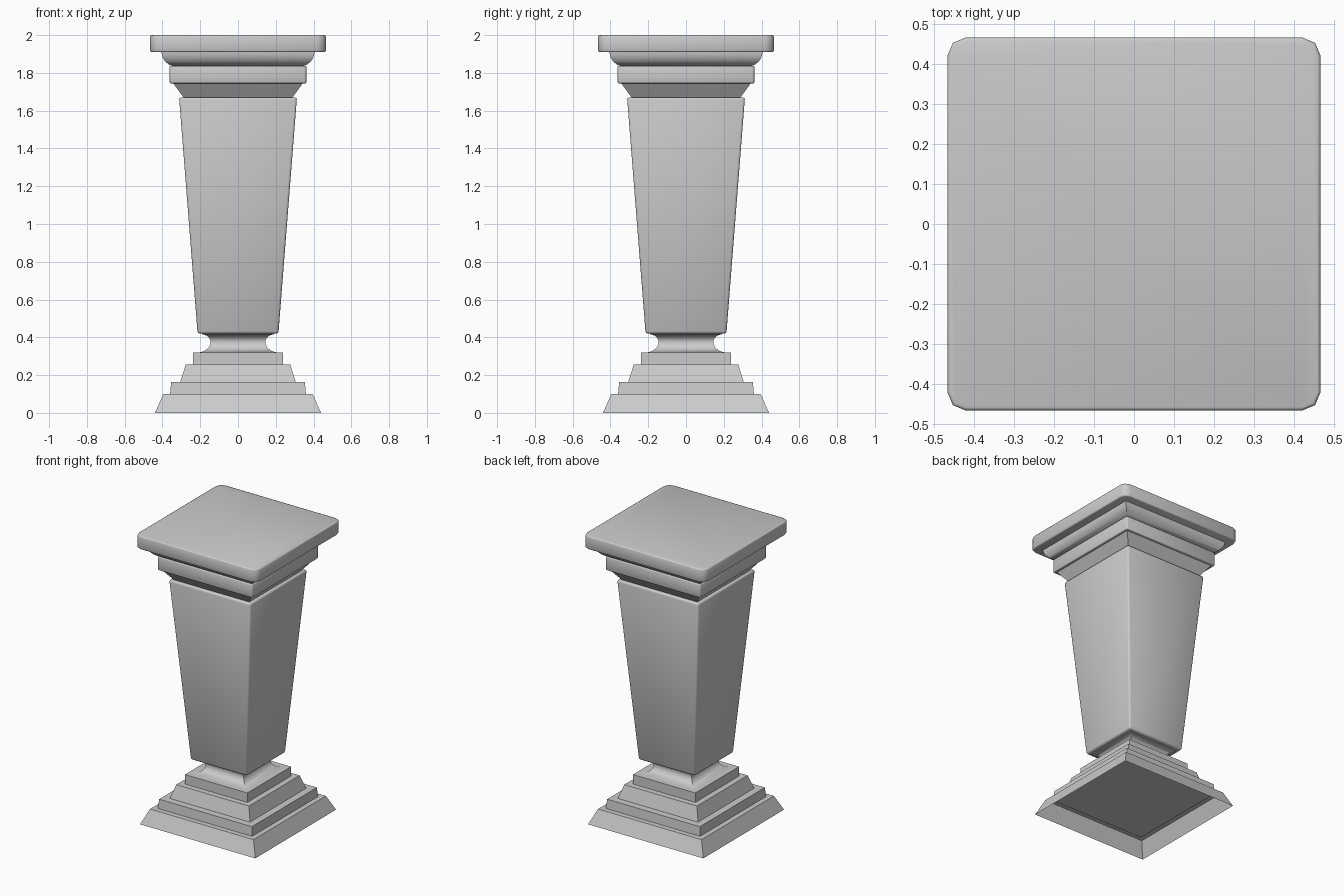
import bpy, bmesh, math

if "Cube" in bpy.data.objects:
    bpy.data.objects.remove(bpy.data.objects["Cube"], do_unlink=True)

stone = bpy.data.materials.new("grey stone")
stone.use_nodes = True
GREY = (0.6, 0.6, 0.6, 1)
stone.diffuse_color = GREY
stone.node_tree.nodes["Principled BSDF"].inputs["Base Color"].default_value = GREY


def square_loft(name, profile, bottom=True, corner=0, edge=0, smooth=30):
    """Stack square rings given as (half width, height), with softened edges."""
    bm = bmesh.new()
    rings = [[bm.verts.new((sx * h, sy * h, z))
              for sx, sy in ((-1, -1), (1, -1), (1, 1), (-1, 1))] for h, z in profile]
    for low, high in zip(rings, rings[1:]):
        for i in range(4):
            j = (i + 1) % 4
            bm.faces.new((low[i], low[j], high[j], high[i]))
    if bottom:
        bm.faces.new(rings[0][::-1])
    bm.faces.new(rings[-1])

    def upright(e):
        a, b = e.verts
        return abs(a.co.z - b.co.z) > 0.001

    if corner:
        bmesh.ops.bevel(bm, geom=[e for e in bm.edges if upright(e)], offset=corner,
                        segments=2, profile=0.5, affect='EDGES')
    if edge:
        bmesh.ops.bevel(bm, geom=[e for e in bm.edges if not upright(e)], offset=edge,
                        segments=2, profile=0.5, affect='EDGES')
    mesh = bpy.data.meshes.new(name)
    bm.to_mesh(mesh)
    bm.free()
    mesh.materials.append(stone)
    obj = bpy.data.objects.new(name, mesh)
    bpy.context.collection.objects.link(obj)
    bpy.ops.object.select_all(action='DESELECT')
    obj.select_set(True)
    bpy.context.view_layer.objects.active = obj
    bpy.ops.object.shade_smooth_by_angle(angle=math.radians(smooth))
    return obj


def arc(centre, radii, start, end, steps=8):
    """Elliptical profile arc in (half width, height)."""
    angles = [math.radians(start + (end - start) * i / steps) for i in range(steps + 1)]
    return [(centre[0] + radii[0] * math.cos(a), centre[1] + radii[1] * math.sin(a))
            for a in angles]


# Stepped foot, hollow underneath
square_loft("base_plinth", [(0.44, 0), (0.395, 0.1)], bottom=False)
square_loft("lower_step", [(0.36, 0.095), (0.354, 0.163)])
square_loft("sloped_step", [(0.306, 0.163), (0.277, 0.255)])
square_loft("upper_step", [(0.238, 0.255), (0.238, 0.32)])

# Concave neck: wide flare below, tighter curl above
flare = arc((0.215, 0.375), (0.07, 0.055), 270, 180)
curl = arc((0.19, 0.375), (0.045, 0.04), 180, 90)
square_loft("neck", flare + curl[1:] + [(0.19, 0.425)], smooth=40)

# Tapered shaft
square_loft("shaft", [(0.214, 0.42), (0.312, 1.67)], corner=0.012, edge=0.012, smooth=50)

# Capital mouldings
square_loft("capital_slope", [(0.285, 1.665), (0.343, 1.745)])
square_loft("capital_band", [(0.362, 1.745), (0.362, 1.837)], corner=0.012, edge=0.005, smooth=50)
square_loft("capital_ovolo", arc((0.325, 1.912), (0.08, 0.078), 270, 360), smooth=40)

# Top slab with rounded corners
square_loft("top_slab", [(0.465, 1.91), (0.465, 2.0)], corner=0.045, edge=0.008, smooth=50)
